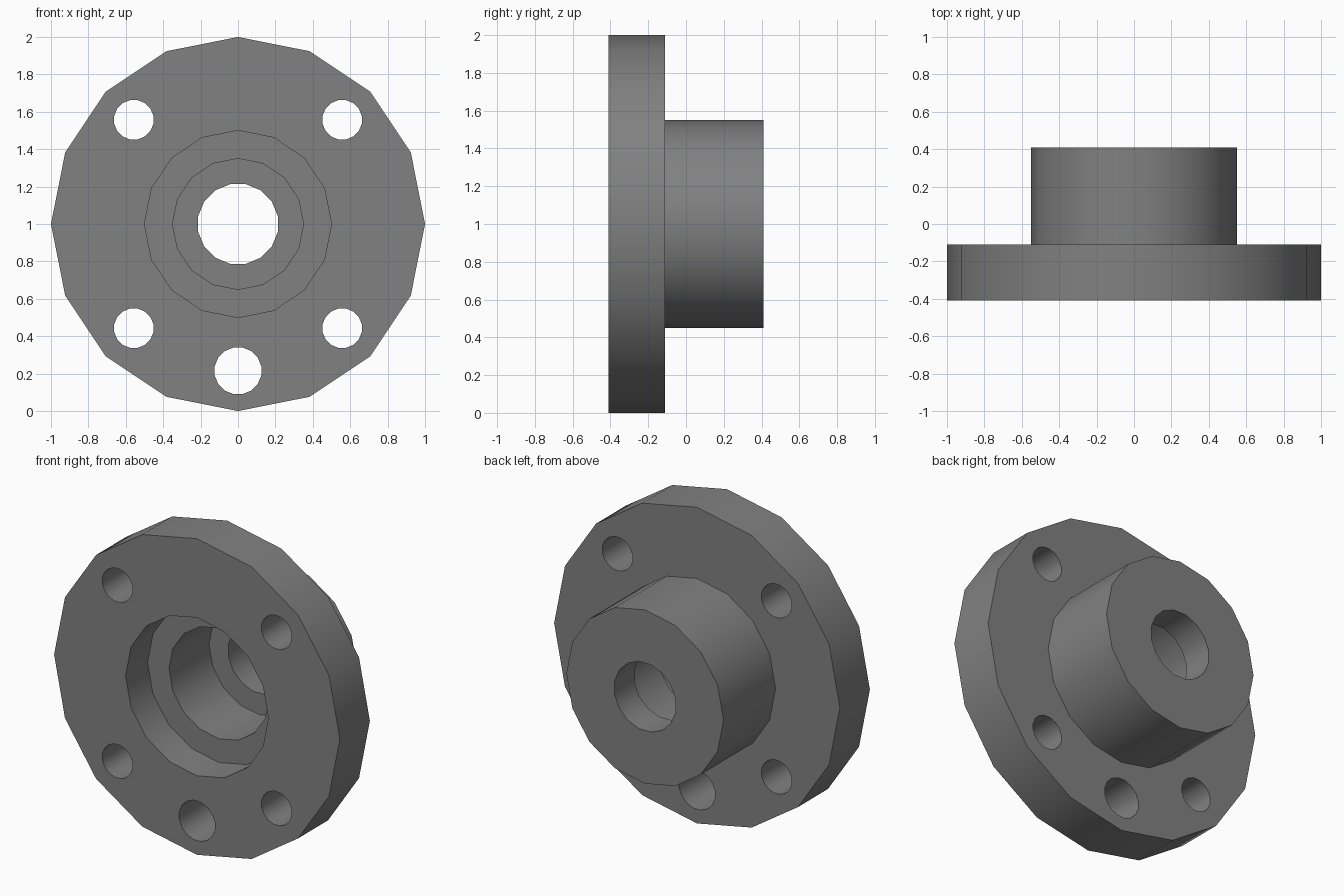
import bpy, bmesh
from math import sin, cos, pi

cube = bpy.data.objects.get("Cube")
if cube:
    bpy.data.objects.remove(cube)

SIDES = 16
STEP = 2 * pi / SIDES
FRONT, SHOULDER, BACK = -0.41, -0.11, 0.41


def material(name, color):
    m = bpy.data.materials.new(name)
    m.use_nodes = True
    m.diffuse_color = color
    m.node_tree.nodes["Principled BSDF"].inputs["Base Color"].default_value = color
    return m


def lathe(name, profile, center=(0, 1), caps=False):
    """Turn (radius, y, phase) rings about the y axis; close the loop or cap it."""
    bm = bmesh.new()
    rings = []
    for r, y, phase in profile:
        angles = [(i + phase) * STEP for i in range(SIDES)]
        rings.append([bm.verts.new((center[0] + r * cos(a), y, center[1] + r * sin(a)))
                      for a in angles])
    following = rings[1:] if caps else rings[1:] + rings[:1]
    for a, b in zip(rings, following):
        for i in range(SIDES):
            j = (i + 1) % SIDES
            bm.faces.new((a[i], a[j], b[j], b[i]))
    if caps:
        bm.faces.new(rings[0])
        bm.faces.new(rings[-1])
    bmesh.ops.recalc_face_normals(bm, faces=bm.faces)
    mesh = bpy.data.meshes.new(name)
    bm.to_mesh(mesh)
    bm.free()
    obj = bpy.data.objects.new(name, mesh)
    bpy.context.collection.objects.link(obj)
    return obj


# Flange and hub with a stepped bore
body = lathe("flanged_hub", [
    (1.0, FRONT, 0), (1.0, SHOULDER, 0),
    (0.55, SHOULDER, 0), (0.55, BACK, 0),
    (0.217, BACK, 0.5), (0.217, BACK - 0.2, 0.5),
    (0.35, BACK - 0.2, 0), (0.35, FRONT + 0.22, 0),
    (0.5, FRONT + 0.22, 0), (0.5, FRONT, 0),
])
body.data.materials.append(material("dark grey metal", (0.22, 0.22, 0.22, 1)))

# Four bolt holes and one larger locating hole
holes = [(x, 1 + z, 0.107) for x in (-0.557, 0.557) for z in (-0.557, 0.557)]
holes.append((0, 0.215, 0.127))
bpy.context.view_layer.objects.active = body
for x, z, r in holes:
    cutter = lathe("hole_cutter", [(r, FRONT - 0.1, 0.5), (r, SHOULDER + 0.1, 0.5)],
                   (x, z), caps=True)
    cutter.hide_render = True
    cut = body.modifiers.new("hole", "BOOLEAN")
    cut.operation = "DIFFERENCE"
    cut.solver = "EXACT"
    cut.object = cutter
    bpy.ops.object.modifier_apply(modifier=cut.name)
    bpy.data.objects.remove(cutter)

# Smooth walls, sharp rims
bpy.ops.object.select_all(action="DESELECT")
body.select_set(True)
bpy.ops.object.shade_smooth_by_angle(angle=pi / 6)
